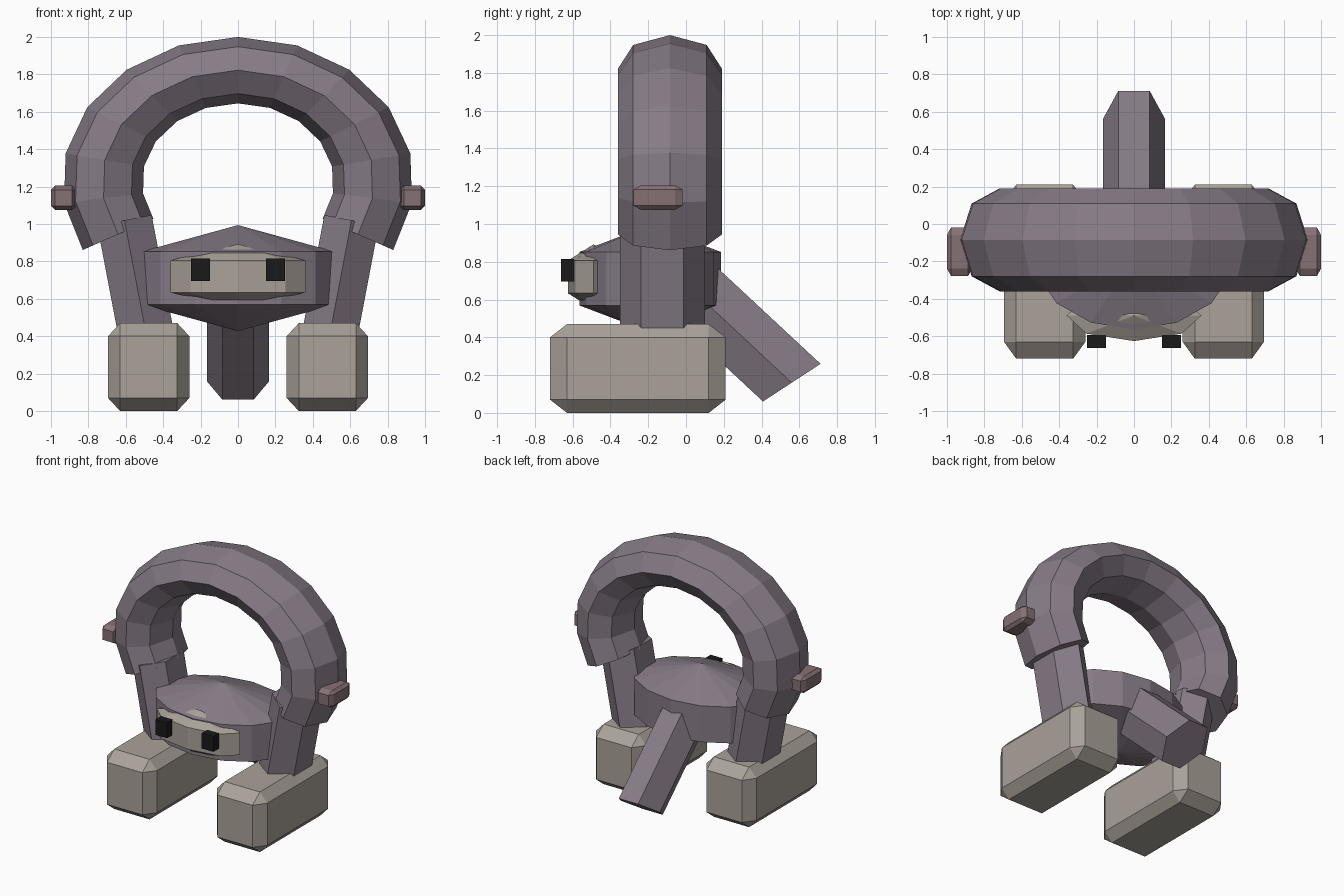
import bpy, bmesh
from math import sin, cos, pi, radians
from mathutils import Vector

if "Cube" in bpy.data.objects:
    bpy.data.objects.remove(bpy.data.objects["Cube"])


def material(name, rgb):
    m = bpy.data.materials.new(name)
    m.diffuse_color = (*rgb, 1)
    m.use_nodes = True
    m.node_tree.nodes["Principled BSDF"].inputs["Base Color"].default_value = m.diffuse_color
    return m


PURPLE = material("dusk_purple", (0.24, 0.20, 0.24))
STONE = material("warm_stone", (0.40, 0.36, 0.32))
ROSE = material("dull_rose", (0.24, 0.165, 0.175))
BLACK = material("black", (0.01, 0.01, 0.01))


def finish(name, bm, mat):
    bmesh.ops.recalc_face_normals(bm, faces=bm.faces)
    me = bpy.data.meshes.new(name)
    bm.to_mesh(me)
    bm.free()
    me.materials.append(mat)
    ob = bpy.data.objects.new(name, me)
    bpy.context.collection.objects.link(ob)
    return ob


def loft(name, rings, mat):
    """Skin a list of equal rings and cap both ends."""
    bm = bmesh.new()
    vs = [[bm.verts.new(p) for p in r] for r in rings]
    n = len(vs[0])
    for a, b in zip(vs, vs[1:]):
        for i in range(n):
            j = (i + 1) % n
            bm.faces.new((a[i], a[j], b[j], b[i]))
    bm.faces.new(vs[0])
    bm.faces.new(vs[-1])
    return finish(name, bm, mat)


def prism(name, start, end, u, v, mat):
    """Hexagonal prism; u and v are the section's half axes."""
    def ring(c):
        return [Vector(c) + Vector(u) * cos(k * pi / 3) + Vector(v) * sin(k * pi / 3)
                for k in range(6)]
    return loft(name, [ring(start), ring(end)], mat)


def chamfer_box(name, centre, size, cut, mat):
    """Box with all edges chamfered by a separate amount per axis."""
    bm = bmesh.new()
    h = [s / 2 for s in size]
    for sx in (-1, 1):
        for sy in (-1, 1):
            for sz in (-1, 1):
                for keep in range(3):
                    p = [h[i] - (0 if i == keep else cut[i]) for i in range(3)]
                    bm.verts.new((centre[0] + sx * p[0], centre[1] + sy * p[1],
                                  centre[2] + sz * p[2]))
    bmesh.ops.convex_hull(bm, input=bm.verts)
    bmesh.ops.dissolve_limit(bm, angle_limit=radians(1), verts=bm.verts, edges=bm.edges)
    return finish(name, bm, mat)


def ellipsoid(name, centre, radii, segments, mat):
    """Three-ring sphere: a drum with shallow cones above and below."""
    bpy.ops.mesh.primitive_uv_sphere_add(segments=segments, ring_count=3, location=centre)
    ob = bpy.context.object
    ob.name = name
    ob.scale = radii
    ob.data.materials.append(mat)
    return ob


# Arch: octagonal section swept round an open ellipse
rings = []
for i in range(13):
    t = radians(-118 + 236 * i / 12)
    rings.append([((0.7265 + 0.2135 * cos(k * pi / 4)) * sin(t),
                   -0.085 + 0.275 * sin(k * pi / 4),
                   1.225 + (0.5975 + 0.1775 * cos(k * pi / 4)) * cos(t))
                  for k in range(8)])
loft("arch", rings, PURPLE)

# Body and face plate
ellipsoid("body", (0, -0.19, 0.7105), (0.612, 0.432, 0.2835), 14, PURPLE)
ellipsoid("face_plate", (0, -0.49, 0.72), (0.416, 0.157, 0.172), 8, STONE)

# Tail: slanted prism with a skewed end
prism("tail", (0, -0.02, 0.70), (0, 0.56, 0.16), (0.167, 0, 0),
      (0, 0.176, 0.115), PURPLE)

# Paired parts
for side, s in (("left", 1), ("right", -1)):
    prism(f"{side}_leg", (s * 0.489, -0.125, 0.40), (s * 0.607, -0.125, 1.02),
          (0, 0.225, 0), (s * 0.168, 0, -0.032), PURPLE)
    chamfer_box(f"{side}_foot", (s * 0.4775, -0.255, 0.235), (0.435, 0.93, 0.47),
                (0.065, 0.09, 0.07), STONE)
    chamfer_box(f"{side}_side_pin", (s * 0.9325, -0.148, 1.14), (0.135, 0.26, 0.13),
                (0.022, 0.04, 0.022), ROSE)
    bpy.ops.mesh.primitive_cube_add(size=1, location=(s * 0.20, -0.628, 0.755))
    eye = bpy.context.object
    eye.name = f"{side}_eye"
    eye.scale = (0.10, 0.07, 0.12)
    eye.data.materials.append(BLACK)
